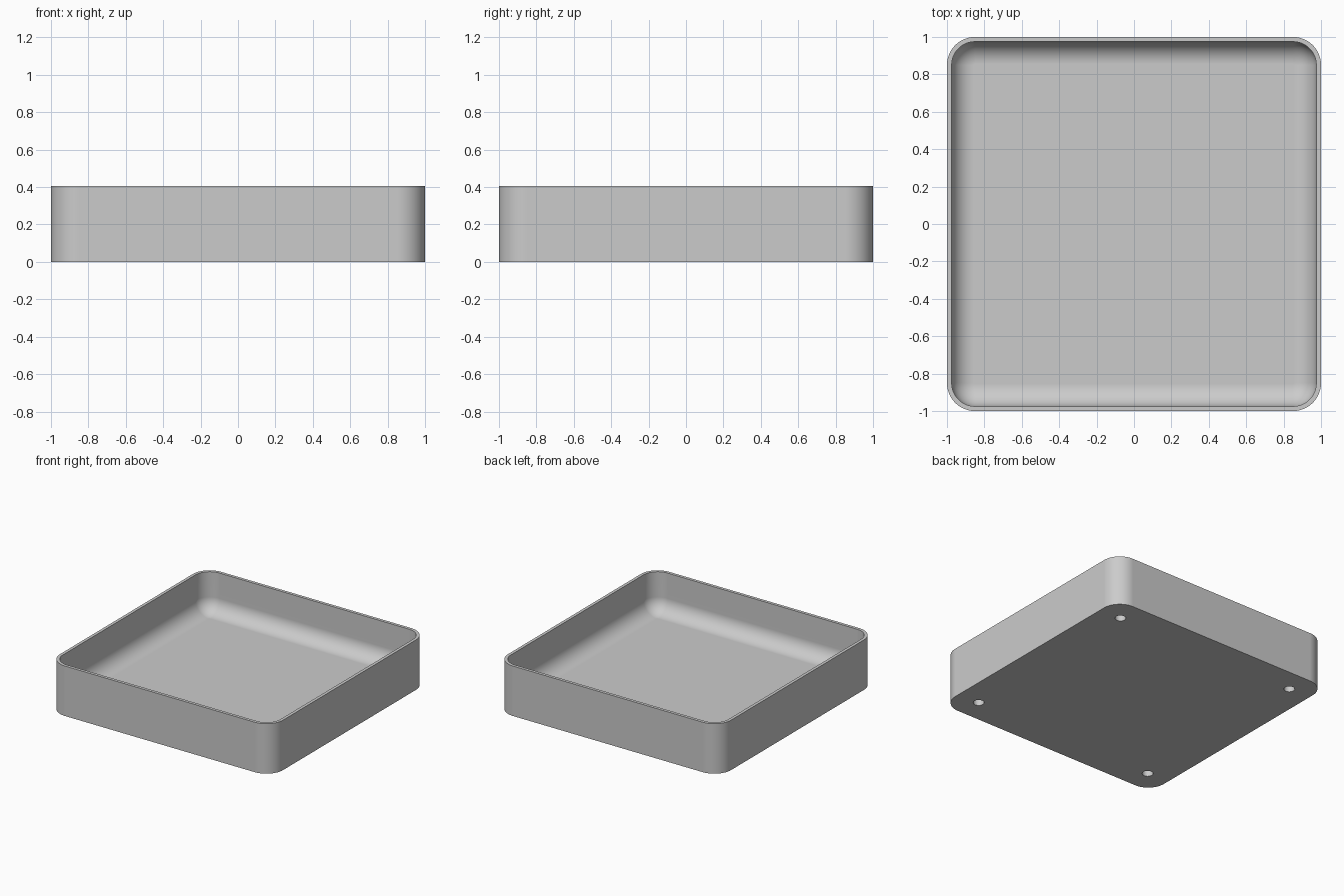
import bpy, bmesh
from math import sin, cos, pi, radians
from mathutils import Matrix

cube = bpy.data.objects.get("Cube")
if cube:
    bpy.data.objects.remove(cube, do_unlink=True)

HEIGHT, WALL, CORNER = 0.405, 0.025, 0.15
FLOOR, FILLET = 0.08, 0.12
HOLE_POS, HOLE_RADIUS, HOLE_DEPTH = 0.81, 0.04, 0.05
STEPS = 12

grey = bpy.data.materials.new("grey plastic")
grey.use_nodes = True
colour = (0.6, 0.6, 0.6, 1)
grey.diffuse_color = colour
grey.node_tree.nodes["Principled BSDF"].inputs["Base Color"].default_value = colour


def ring(bm, inset, z):
    """Rounded square, offset inwards from the outer wall."""
    radius, centre = CORNER - inset, 1 - CORNER
    verts = []
    for k, (sx, sy) in enumerate([(1, 1), (-1, 1), (-1, -1), (1, -1)]):
        for i in range(STEPS + 1):
            a = (k + i / STEPS) * pi / 2
            verts.append(bm.verts.new((sx * centre + radius * cos(a),
                                       sy * centre + radius * sin(a), z)))
    return verts


def make_object(name, bm):
    bmesh.ops.recalc_face_normals(bm, faces=bm.faces)
    mesh = bpy.data.meshes.new(name)
    bm.to_mesh(mesh)
    bm.free()
    obj = bpy.data.objects.new(name, mesh)
    bpy.context.collection.objects.link(obj)
    mesh.materials.append(grey)
    return obj


# Tray: outer wall, rim, inner wall and the round into the floor
bm = bmesh.new()
levels = [(0, 0), (0, HEIGHT), (WALL, HEIGHT)]
for i in range(STEPS + 1):
    a = i / STEPS * pi / 2
    levels.append((WALL + FILLET * (1 - cos(a)), FLOOR + FILLET * (1 - sin(a))))
rings = [ring(bm, *level) for level in levels]
for low, high in zip(rings, rings[1:]):
    for i in range(len(low)):
        j = (i + 1) % len(low)
        bm.faces.new((low[i], low[j], high[j], high[i]))
bm.faces.new(rings[0])
bm.faces.new(rings[-1])
tray = make_object("tray", bm)

# Four blind holes in the underside
bm = bmesh.new()
for x in (-HOLE_POS, HOLE_POS):
    for y in (-HOLE_POS, HOLE_POS):
        bmesh.ops.create_cone(bm, cap_ends=True, segments=32, radius1=HOLE_RADIUS,
                              radius2=HOLE_RADIUS, depth=2 * HOLE_DEPTH,
                              matrix=Matrix.Translation((x, y, 0)))
cutter = make_object("hole_cutter", bm)
cutter.hide_render = True

bpy.ops.object.select_all(action="DESELECT")
tray.select_set(True)
bpy.context.view_layer.objects.active = tray
cut = tray.modifiers.new("holes", "BOOLEAN")
cut.operation, cut.solver, cut.object = "DIFFERENCE", "EXACT", cutter
bpy.ops.object.modifier_apply(modifier=cut.name)
bpy.data.objects.remove(cutter, do_unlink=True)

# Smooth rounds, with the flat walls and floor kept evenly shaded
bpy.ops.object.shade_smooth_by_angle(angle=radians(30))
even = tray.modifiers.new("even_shading", "WEIGHTED_NORMAL")
even.keep_sharp = True
